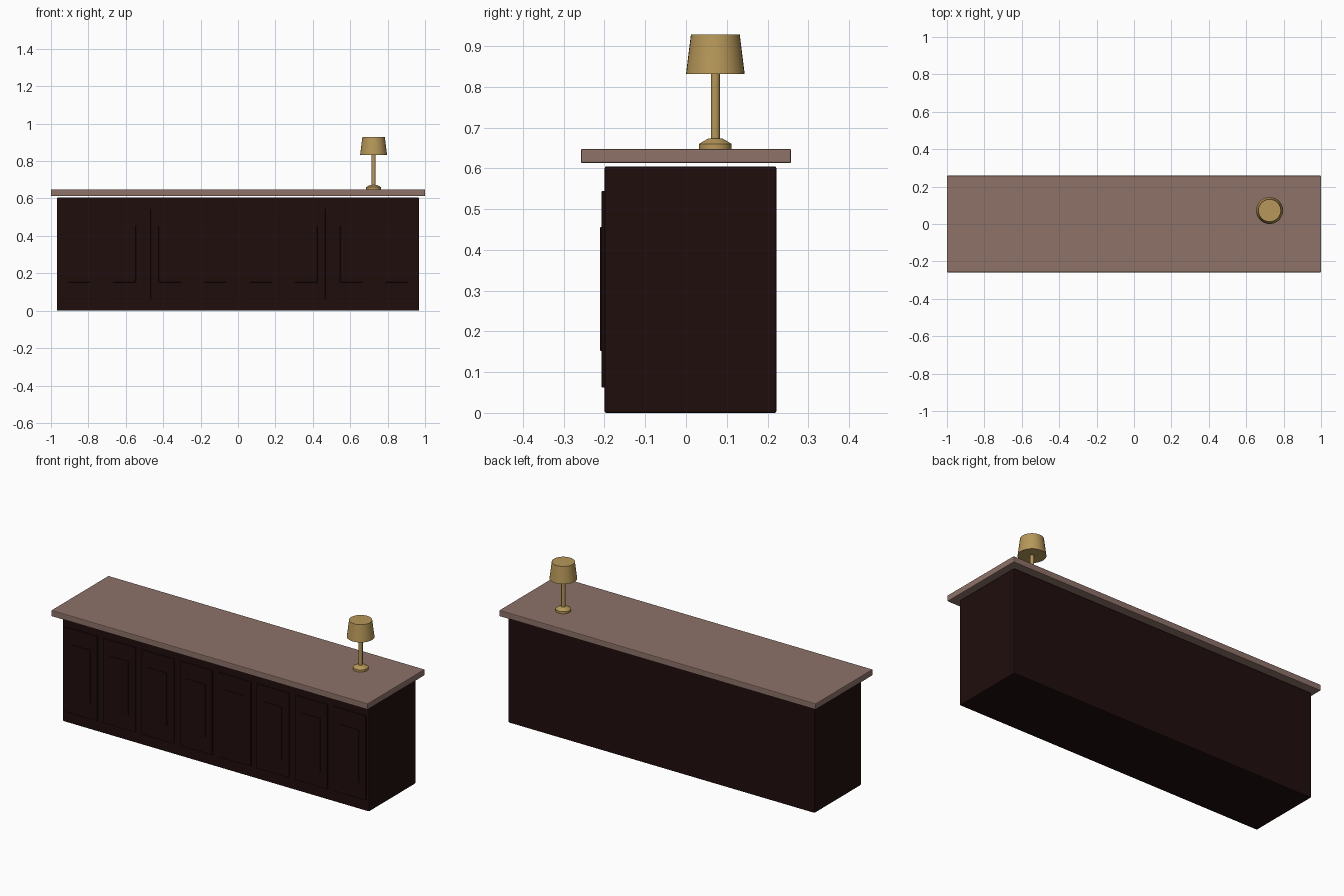
import bpy, math

if "Cube" in bpy.data.objects:
    bpy.data.objects.remove(bpy.data.objects["Cube"])


def material(name, rgb):
    m = bpy.data.materials.new(name)
    m.diffuse_color = (*rgb, 1)
    m.use_nodes = True
    m.node_tree.nodes["Principled BSDF"].inputs["Base Color"].default_value = m.diffuse_color
    return m


dark_wood = material("dark wood", (0.0145, 0.004, 0.004))
stone = material("countertop brown", (0.27, 0.168, 0.141))
brass = material("brass", (0.47, 0.31, 0.1))


def box(name, x, y, z, mat, bevel):
    """Bevelled box from (min, max) ranges."""
    bpy.ops.mesh.primitive_cube_add(size=1)
    o = bpy.context.object
    o.name = name
    o.location = [(a + b) / 2 for a, b in (x, y, z)]
    o.scale = [b - a for a, b in (x, y, z)]
    bpy.ops.object.transform_apply(location=False, rotation=False, scale=True)
    o.data.materials.append(mat)
    mod = o.modifiers.new("bevel", "BEVEL")
    mod.width = bevel
    mod.segments = 2
    return o


def cone(name, r1, r2, z1, z2, mat, sides=32):
    """Tapered round part on the lamp axis."""
    bpy.ops.mesh.primitive_cone_add(vertices=sides, radius1=r1, radius2=r2, depth=z2 - z1,
                                    location=(0.725, 0.072, (z1 + z2) / 2))
    o = bpy.context.object
    o.name = name
    o.data.materials.append(mat)
    bpy.ops.object.shade_smooth_by_angle(angle=math.radians(30))
    return o


# Counter body and overhanging top
box("counter_body", (-0.968, 0.968), (-0.2, 0.222), (0.0, 0.605), dark_wood, 0.005)
box("countertop", (-1, 1), (-0.258, 0.258), (0.613, 0.648), stone, 0.004)

# Eight raised front panels, each with a smaller raised centre
for i in range(8):
    cx = (i - 3.5) * 0.2425
    box(f"panel_{i + 1}", (cx - 0.103, cx + 0.103), (-0.207, -0.195), (0.062, 0.545), dark_wood, 0.002)
    box(f"panel_centre_{i + 1}", (cx - 0.06, cx + 0.06), (-0.211, -0.2), (0.152, 0.456), dark_wood, 0.002)

# Table lamp
cone("lamp_base", 0.04, 0.04, 0.648, 0.66, brass)
cone("lamp_base_taper", 0.04, 0.018, 0.66, 0.673, brass)
cone("lamp_stem", 0.011, 0.011, 0.67, 0.835, brass, 20)
cone("lamp_shade", 0.072, 0.06, 0.832, 0.928, brass)
